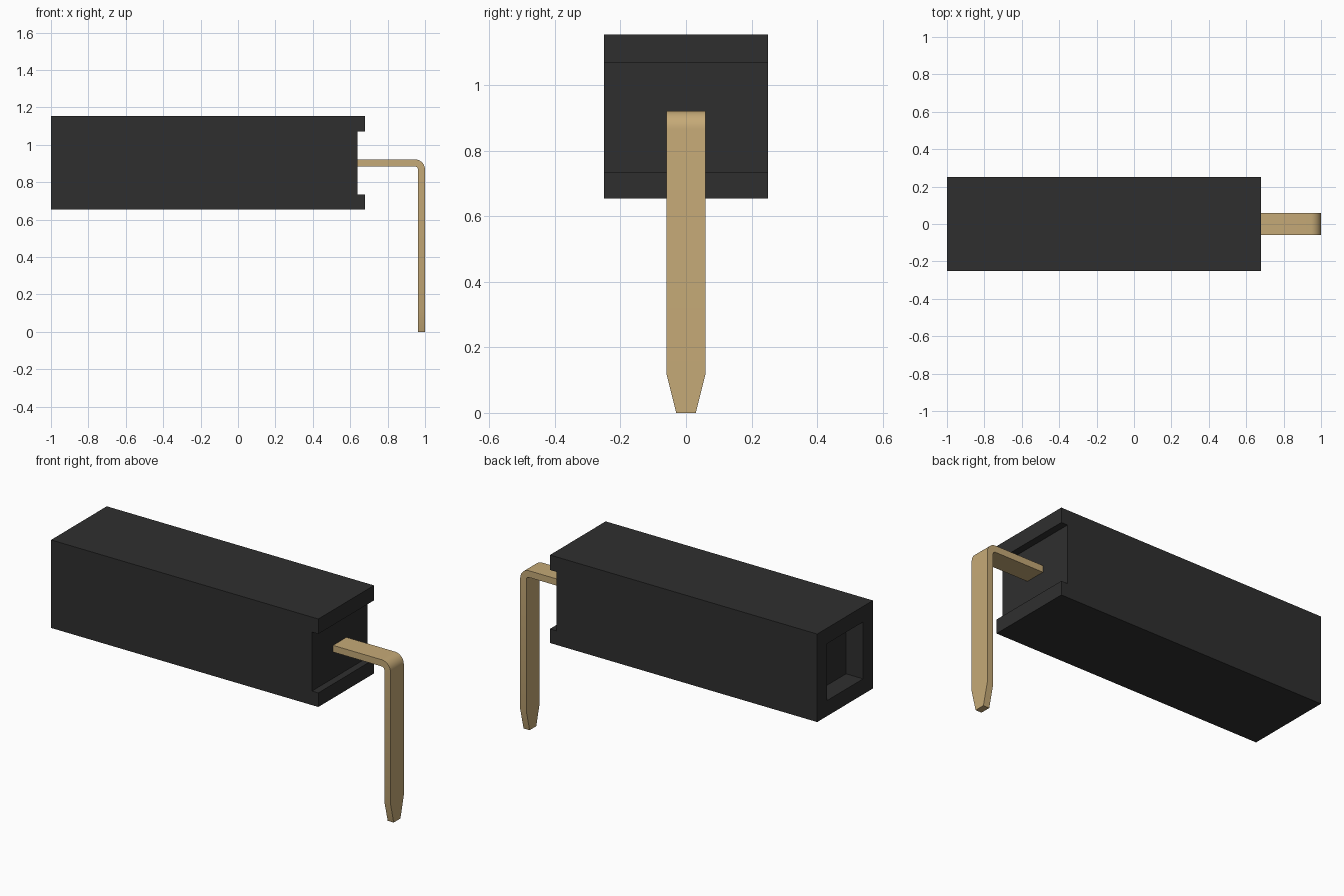
import bpy, bmesh
from math import sin, cos, pi
from mathutils import Vector

cube = bpy.data.objects.get("Cube")
if cube:
    bpy.data.objects.remove(cube, do_unlink=True)


def material(name, rgb):
    m = bpy.data.materials.new(name)
    m.use_nodes = True
    m.diffuse_color = (*rgb, 1)
    bsdf = next(n for n in m.node_tree.nodes if n.type == 'BSDF_PRINCIPLED')
    bsdf.inputs["Base Color"].default_value = (*rgb, 1)
    return m


def extruded_profile(points, half_width):
    """Solid from an x-z outline, extruded along y."""
    bm = bmesh.new()
    face = bm.faces.new([bm.verts.new((x, -half_width, z)) for x, z in points])
    new = bmesh.ops.extrude_face_region(bm, geom=[face])["geom"]
    bmesh.ops.translate(bm, vec=(0, 2 * half_width, 0),
                        verts=[v for v in new if isinstance(v, bmesh.types.BMVert)])
    bmesh.ops.recalc_face_normals(bm, faces=bm.faces[:])
    return bm


def add_object(name, bm, mat):
    mesh = bpy.data.meshes.new(name)
    bmesh.ops.recalc_face_normals(bm, faces=bm.faces[:])
    bm.to_mesh(mesh)
    bm.free()
    mesh.materials.append(mat)
    obj = bpy.data.objects.new(name, mesh)
    bpy.context.collection.objects.link(obj)
    return obj


black = material("black plastic", (0.028, 0.028, 0.028))
gold = material("pale gold metal", (0.56, 0.40, 0.185))

# Housing: square block with a wide channel across its pin end
bottom, top, back, lip, recess = 0.655, 1.155, -1.0, 0.68, 0.64
low, high = 0.735, 1.07
bm = extruded_profile([(back, bottom), (lip, bottom), (lip, low), (recess, low),
                       (recess, high), (lip, high), (lip, top), (back, top)], 0.25)

# Square socket sunk into the far end
mouth = min(bm.faces, key=lambda f: f.calc_center_median().x)
bmesh.ops.inset_region(bm, faces=[mouth], thickness=0.125)
bm.normal_update()
floor = bmesh.ops.extrude_face_region(bm, geom=[mouth])["geom"]
bmesh.ops.translate(bm, vec=(0.107, 0, 0),
                    verts=[v for v in floor if isinstance(v, bmesh.types.BMVert)])
if mouth.is_valid:
    bm.faces.remove(mouth)
add_object("housing", bm, black)

# Bent flat pin: outline with concentric arcs at the corner
outer, inner, pin_top = 0.055, 0.017, 0.922
cx, cz = 1 - outer, pin_top - outer


def arc(radius, steps=10):
    return [(cx + radius * sin(i / steps * pi / 2), cz + radius * cos(i / steps * pi / 2))
            for i in range(steps + 1)]


start = recess - 0.01
outline = ([(start, pin_top)] + arc(outer) + [(1, 0), (cx + inner, 0)]
           + arc(inner)[::-1] + [(start, cz + inner)])
bm = extruded_profile(outline, 0.06)

# Tapered tip
bmesh.ops.bisect_plane(bm, geom=bm.verts[:] + bm.edges[:] + bm.faces[:],
                       plane_co=Vector((0, 0, 0.12)), plane_no=Vector((0, 0, 1)))
for v in bm.verts:
    if v.co.z < 0.01:
        v.co.y *= 0.5
pin = add_object("bent_pin", bm, gold)

bpy.ops.object.select_all(action='DESELECT')
pin.select_set(True)
bpy.context.view_layer.objects.active = pin
bpy.ops.object.shade_smooth_by_angle(angle=pi / 9)
pin.select_set(False)
